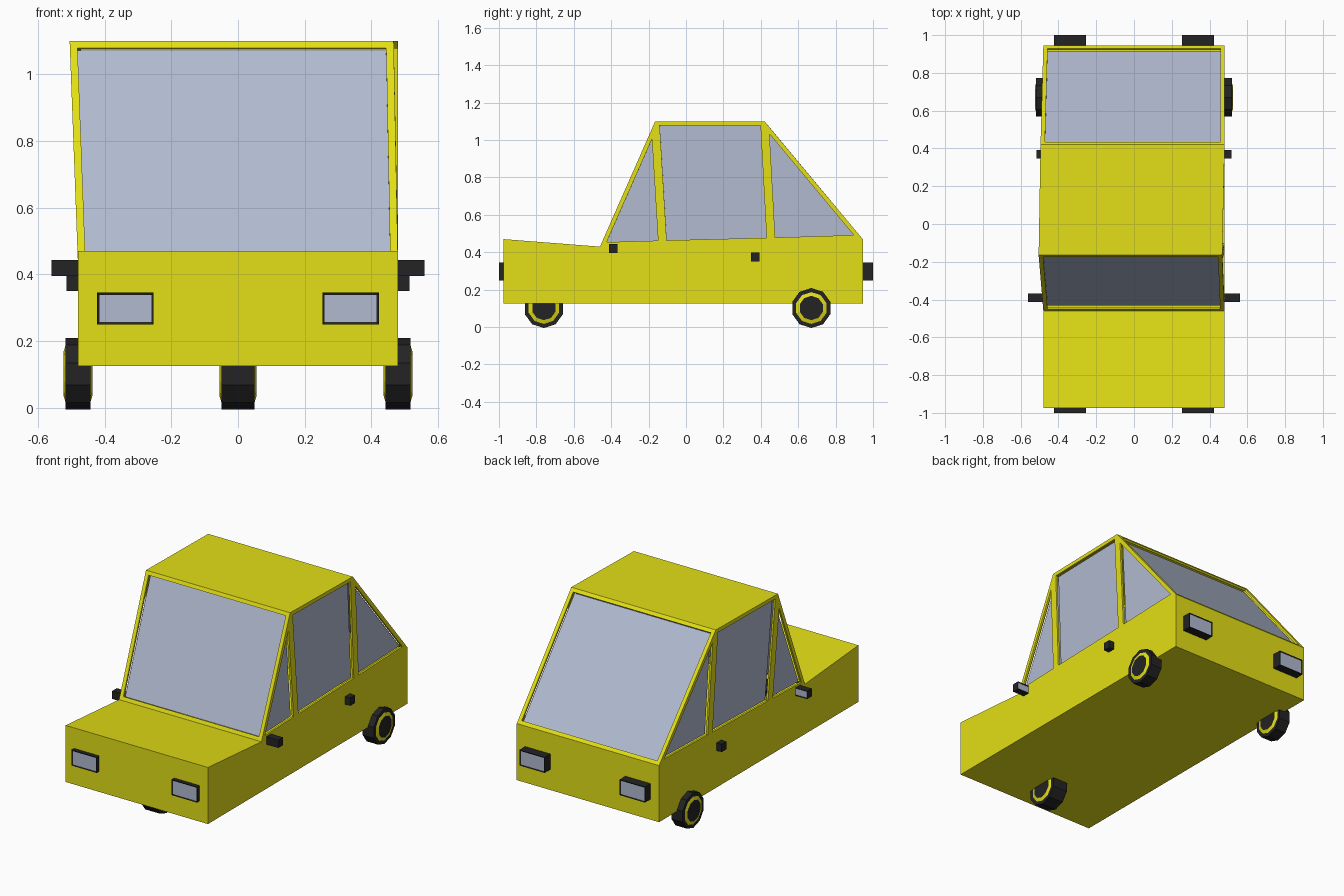
import bpy, bmesh, math
from mathutils import Matrix, Vector

cube = bpy.data.objects.get("Cube")
if cube:
    bpy.data.objects.remove(cube, do_unlink=True)


def material(name, rgb):
    m = bpy.data.materials.new(name)
    m.use_nodes = True
    m.diffuse_color = (*rgb, 1)
    m.node_tree.nodes["Principled BSDF"].inputs["Base Color"].default_value = (*rgb, 1)
    return m


YELLOW = material("yellow_paint", (0.77, 0.74, 0.008))
GLASS = material("pale_glass", (0.44, 0.49, 0.63))
BLACK = material("black_rubber", (0.017, 0.017, 0.018))


def finish(bm, name, *mats):
    mesh = bpy.data.meshes.new(name)
    bm.to_mesh(mesh)
    bm.free()
    for m in mats:
        mesh.materials.append(m)
    ob = bpy.data.objects.new(name, mesh)
    bpy.context.scene.collection.objects.link(ob)
    return ob


def block(name, lo, hi, glass_dir=None, border=0.01):
    """Box between two corners, with an optional glass inset on one face."""
    lo, hi = Vector(lo), Vector(hi)
    bm = bmesh.new()
    bmesh.ops.create_cube(bm, size=1)
    for v in bm.verts:
        v.co = (lo + hi) / 2 + v.co * (hi - lo)
    bm.normal_update()
    if glass_dir:
        face = max(bm.faces, key=lambda f: f.normal.dot(Vector(glass_dir)))
        bmesh.ops.inset_individual(bm, faces=[face], thickness=border, depth=-0.004)
        face.material_index = 1
    return finish(bm, name, BLACK, GLASS)


# Body shell: side outline (y, z), with a slightly skewed roof
FRONT_LOW, BACK_LOW, TAIL, POST_B, POST_A, COWL, NOSE, ROOF_F, ROOF_B = range(9)
outline = [(-0.975, 0.125), (0.945, 0.125), (0.945, 0.47), (0.455, 0.455), (-0.125, 0.44),
           (-0.46, 0.43), (-0.975, 0.47), (-0.165, 1.1), (0.42, 1.1)]
roof_x = {(-1, ROOF_F): -0.505, (-1, ROOF_B): -0.495, (1, ROOF_F): 0.467}

bm = bmesh.new()
sides = {s: [bm.verts.new((roof_x.get((s, i), s * 0.48), y, z))
             for i, (y, z) in enumerate(outline)] for s in (-1, 1)}
windows = []
for s, v in sides.items():
    bm.faces.new(v[FRONT_LOW:NOSE + 1])
    for pane in ((COWL, POST_A, ROOF_F), (POST_A, POST_B, ROOF_B, ROOF_F),
                 (POST_B, TAIL, ROOF_B)):
        windows.append(bm.faces.new([v[i] for i in pane]))
loop = [FRONT_LOW, BACK_LOW, TAIL, ROOF_B, ROOF_F, COWL, NOSE]
for a, b in zip(loop, loop[1:] + loop[:1]):
    face = bm.faces.new((sides[-1][a], sides[-1][b], sides[1][b], sides[1][a]))
    if (a, b) in ((TAIL, ROOF_B), (ROOF_F, COWL)):
        windows.append(face)
bmesh.ops.recalc_face_normals(bm, faces=bm.faces[:])
bmesh.ops.inset_individual(bm, faces=windows, thickness=0.023, use_even_offset=True)
bm.normal_update()

# Window panes sit just behind the openings
panes = bmesh.new()
for f in windows:
    panes.faces.new([panes.verts.new(v.co - f.normal * 0.02) for v in f.verts])
finish(panes, "window_glass", GLASS)
bmesh.ops.delete(bm, geom=windows, context="FACES")
body = finish(bm, "body_shell", YELLOW)
shell = body.modifiers.new("thickness", "SOLIDIFY")
shell.thickness = 0.012
shell.offset = -1


# Wheels: ten-sided tyre with a raised yellow trim ring
def wheel(name, x, y, width, radius=0.107):
    bm = bmesh.new()
    bmesh.ops.create_cone(bm, cap_ends=True, segments=10, radius1=radius,
                          radius2=radius, depth=width)
    bm.normal_update()
    for cap in [f for f in bm.faces if len(f.verts) == 10]:
        bmesh.ops.inset_individual(bm, faces=[cap], thickness=0.022)
        ring = bmesh.ops.inset_individual(bm, faces=[cap], thickness=0.02, depth=0.006)
        for f in ring["faces"]:
            if f is not cap:
                f.material_index = 1
        cap.material_index = 0
    bm.transform(Matrix.Translation((x, y, radius * math.cos(math.pi / 10)))
                 @ Matrix.Rotation(math.pi / 2, 4, "Y")
                 @ Matrix.Rotation(math.pi / 10, 4, "Z"))
    return finish(bm, name, BLACK, YELLOW)


wheel("front_wheel", 0, -0.76, 0.1)

# Paired parts
for s, side in ((-1, "right"), (1, "left")):
    def pair(name, x0, x1, y, z, glass=None, border=0.01):
        xs = sorted((s * x0, s * x1))
        block(f"{side}_{name}", (xs[0], y[0], z[0]), (xs[1], y[1], z[1]), glass, border)

    wheel(f"rear_wheel_{side}", s * 0.48, 0.67, 0.075)
    pair("headlight", 0.253, 0.423, (-1.0, -0.97), (0.25, 0.345), (0, -1, 0))
    pair("tail_light", 0.253, 0.423, (0.94, 1.0), (0.25, 0.345), (0, 1, 0))
    pair("mirror", 0.475, 0.56, (-0.412, -0.367), (0.395, 0.443), (0, 1, 0), 0.006)
    pair("door_handle", 0.475, 0.515, (0.347, 0.392), (0.35, 0.398))
